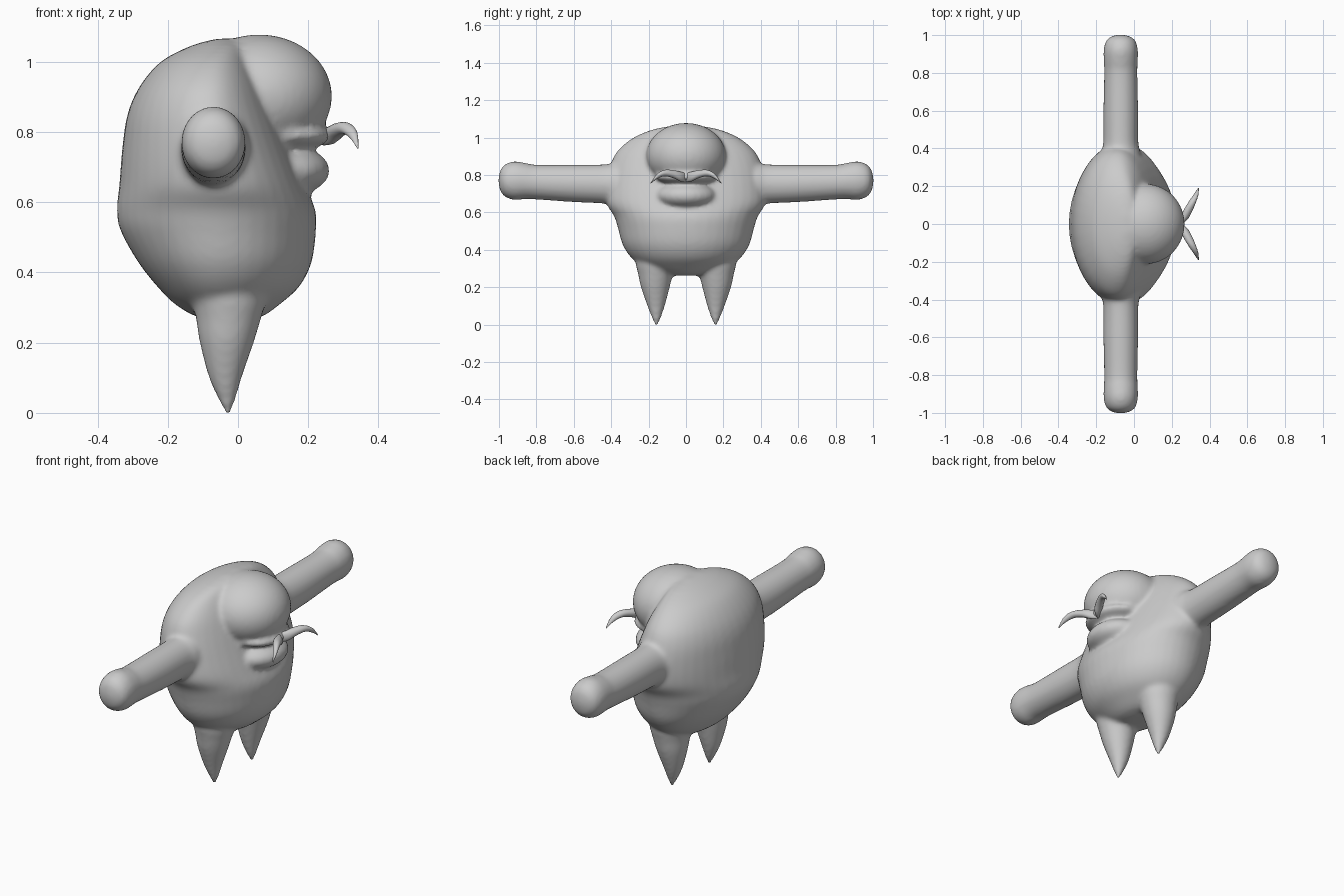
import bpy, bmesh, math
from mathutils import Vector

cube = bpy.data.objects.get("Cube")
if cube:
    bpy.data.objects.remove(cube, do_unlink=True)

grey = bpy.data.materials.new("clay grey")
grey.use_nodes = True
COLOUR = (0.6, 0.6, 0.6, 1)
grey.diffuse_color = COLOUR
grey.node_tree.nodes["Principled BSDF"].inputs["Base Color"].default_value = COLOUR

X, Y, Z = Vector((1, 0, 0)), Vector((0, 1, 0)), Vector((0, 0, 1))


def add(name, bm):
    bmesh.ops.recalc_face_normals(bm, faces=bm.faces)
    mesh = bpy.data.meshes.new(name)
    bm.to_mesh(mesh)
    bm.free()
    mesh.materials.append(grey)
    mesh.shade_smooth()
    ob = bpy.data.objects.new(name, mesh)
    bpy.context.collection.objects.link(ob)
    return ob


def smooth_rings(rings, steps=5):
    """Catmull-Rom interpolation of ring tuples."""
    pts = [rings[0]] + rings + [rings[-1]]
    out = []
    for a, b, c, d in zip(pts, pts[1:], pts[2:], pts[3:]):
        for i in range(steps):
            t = i / steps
            out.append([q + 0.5 * t * (r - p + t * (2*p - 5*q + 4*r - s + t * (3*(q - r) + s - p)))
                        for p, q, r, s in zip(a, b, c, d)])
    return out + [list(rings[-1])]


def loft(name, rings, side, sides=40):
    """Rings hold centre x, y, z, then back, front and sideways radius."""
    bm = bmesh.new()
    loops = []
    for x, y, z, back, front, wide in smooth_rings(rings):
        loop = []
        for i in range(sides):
            a = 2 * math.pi * i / sides
            c = math.cos(a)
            loop.append(bm.verts.new(Vector((x, y, z)) + X * c * max(front if c > 0 else back, .002)
                                     + side * math.sin(a) * max(wide, .002)))
        loops.append(loop)
    for lo, hi in zip(loops, loops[1:]):
        for i in range(sides):
            j = (i + 1) % sides
            bm.faces.new((lo[i], lo[j], hi[j], hi[i]))
    bm.faces.new(loops[0])
    bm.faces.new(loops[-1])
    return add(name, bm)


def ball(name, centre, radii):
    bm = bmesh.new()
    bmesh.ops.create_uvsphere(bm, u_segments=40, v_segments=24, radius=1)
    for v in bm.verts:
        v.co = Vector(c + r * p for c, r, p in zip(centre, radii, v.co))
    return add(name, bm)


# Torso: height, back x, front x, half width
torso = [(.262, -.06, .02, .05), (.275, -.12, .07, .15), (.31, -.18, .12, .23), (.36, -.23, .175, .295),
         (.43, -.285, .21, .34), (.52, -.335, .222, .365), (.58, -.345, .22, .385), (.65, -.338, .19, .425),
         (.75, -.33, .15, .425), (.85, -.315, .11, .405), (.93, -.28, .075, .365), (1.0, -.22, .04, .28),
         (1.045, -.135, .02, .17), (1.066, -.06, 0, .05)]
rings = []
for z, back, front, wide in torso:
    mid = min(-.05, (back + front) / 2 + .02)
    rings.append((mid, 0, z, mid - back, front - mid, wide))
parts = [loft("torso", rings, Y)]

# Head and mouth
parts.append(ball("head", (.06, 0, .902), (.208, .213, .176)))
parts.append(ball("upper_lip", (.13, 0, .79), (.138, .165, .042)))
parts.append(ball("lower_lip", (.11, 0, .69), (.152, .165, .078)))

# Arms with rounded fists, and pointed legs
for s, label in ((1, "left"), (-1, "right")):
    arm = [(.25, .75, .1, .11), (.37, .752, .105, .115), (.43, .752, .093, .105), (.6, .755, .092, .1),
           (.8, .762, .088, .093), (.86, .768, .09, .097), (.92, .77, .091, .103), (.97, .77, .078, .085),
           (.995, .77, .045, .05), (1.002, .77, .01, .01)]
    parts.append(loft(label + "_arm", [(-.07, s * y, z, rx, rx, rz) for y, z, rx, rz in arm], Z))
    leg = [(-.012, -.03, .158, .004), (.02, -.03, .158, .018), (.1, -.036, .16, .047), (.2, -.032, .164, .077),
           (.27, -.027, .163, .093), (.33, -.025, .163, .105), (.42, -.025, .16, .1)]
    parts.append(loft(label + "_leg", [(x, s * y, z, r, r, r) for z, x, y, r in leg], Y))

# Fuse the flesh into one softly blended body
bpy.ops.object.select_all(action='DESELECT')
for ob in parts:
    ob.select_set(True)
bpy.context.view_layer.objects.active = parts[0]
bpy.ops.object.join()
body = bpy.context.object
body.name = "body"
remesh = body.modifiers.new("fuse", 'REMESH')
remesh.mode = 'VOXEL'
remesh.voxel_size = .011
remesh.use_smooth_shade = True
soft = body.modifiers.new("soften", 'SMOOTH')
soft.factor = .5
soft.iterations = 10

# Curved tusks at the corners of the upper lip
for s, label in ((1, "left"), (-1, "right")):
    tusk = [(.225, -.01, .785, .015, .022), (.262, .025, .79, .022, .026), (.285, .07, .805, .024, .021),
            (.308, .115, .81, .02, .017), (.328, .155, .792, .013, .013), (.341, .19, .755, .002, .002)]
    loft(label + "_tusk", [(x, s * y, z, rx, rx, rz) for x, y, z, rx, rz in tusk], Z, 16)
